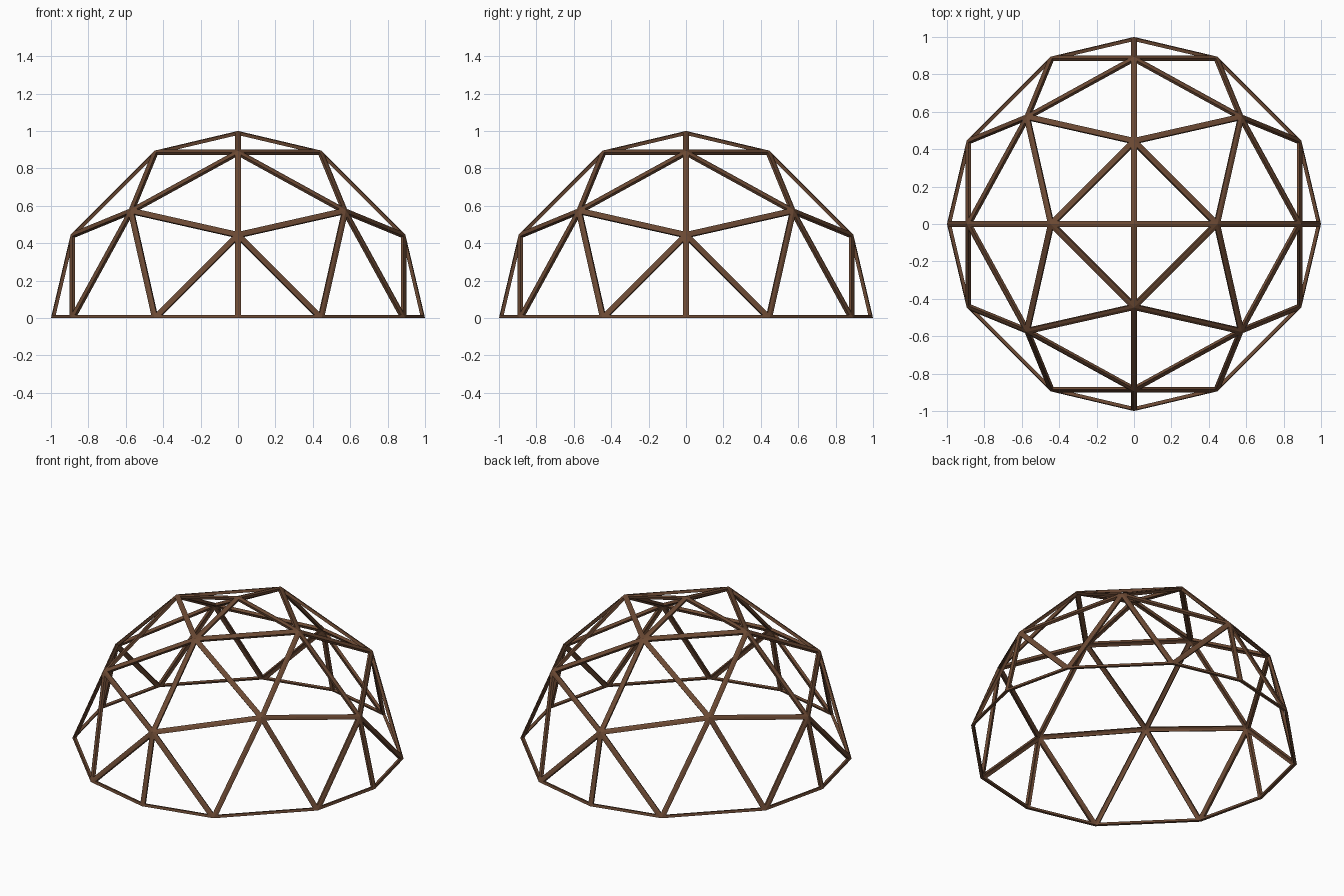
import bpy
import bmesh
from mathutils import Vector

if "Cube" in bpy.data.objects:
    bpy.data.objects.remove(bpy.data.objects["Cube"])

FREQ = 3          # subdivisions per octahedron edge
INSET = 0.0165    # half the width of a strut
DEPTH = 0.018     # strut depth towards the inside

# Timber material
wood = bpy.data.materials.new("dark brown timber")
wood.diffuse_color = (0.15, 0.068, 0.034, 1)
wood.use_nodes = True
wood.node_tree.nodes["Principled BSDF"].inputs["Base Color"].default_value = wood.diffuse_color

# Dome shell: upper half of a subdivided octahedron, pushed out to a sphere
bm = bmesh.new()
for sx in (1, -1):
    for sy in (1, -1):
        def node(i, j):
            return bm.verts.new(Vector((sx * i, sy * j, FREQ - i - j)).normalized())

        grid = {(i, j): node(i, j) for i in range(FREQ + 1) for j in range(FREQ + 1 - i)}
        for i in range(FREQ):
            for j in range(FREQ - i):
                bm.faces.new((grid[i, j], grid[i + 1, j], grid[i, j + 1]))
                if i + j < FREQ - 1:
                    bm.faces.new((grid[i + 1, j], grid[i + 1, j + 1], grid[i, j + 1]))
bmesh.ops.remove_doubles(bm, verts=bm.verts, dist=1e-4)
bmesh.ops.recalc_face_normals(bm, faces=bm.faces)
if sum(f.normal.dot(f.calc_center_median()) for f in bm.faces) < 0:
    bmesh.ops.reverse_faces(bm, faces=bm.faces)

# Cut a triangular opening in every panel, leaving flat struts
panels = list(bm.faces)
bmesh.ops.inset_individual(bm, faces=panels, thickness=INSET, use_even_offset=True)
bmesh.ops.delete(bm, geom=panels, context='FACES')

mesh = bpy.data.meshes.new("dome_frame")
bm.to_mesh(mesh)
bm.free()
mesh.materials.append(wood)
dome = bpy.data.objects.new("dome_frame", mesh)
bpy.context.collection.objects.link(dome)

# Give the struts depth towards the inside
solid = dome.modifiers.new("strut depth", 'SOLIDIFY')
solid.thickness = DEPTH
solid.offset = -1
solid.use_even_offset = True
bpy.context.view_layer.objects.active = dome
dome.select_set(True)
bpy.ops.object.modifier_apply(modifier=solid.name)

# Trim the base flat on the ground
for v in mesh.vertices:
    v.co.z = max(v.co.z, 0)
